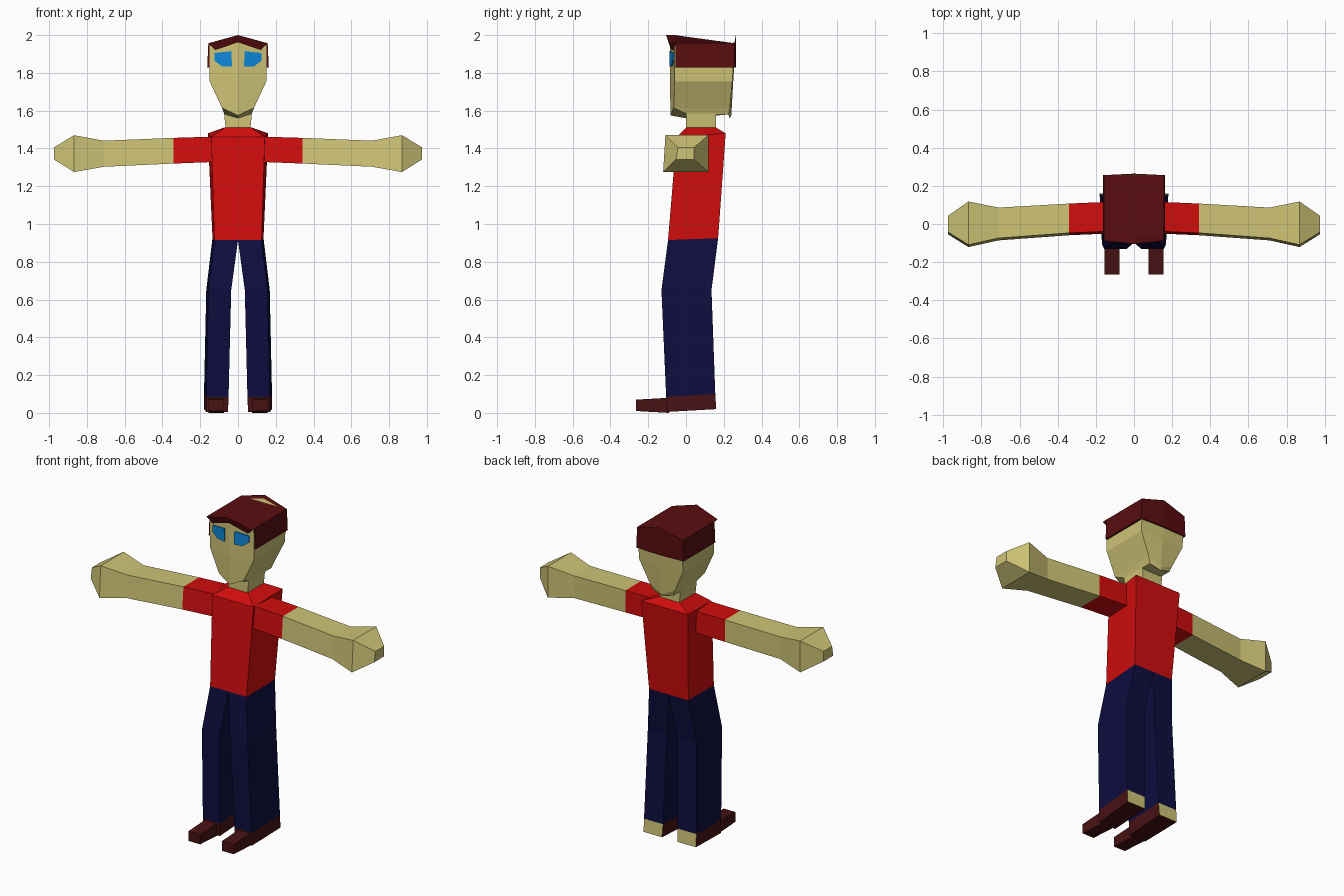
import bpy, bmesh

if "Cube" in bpy.data.objects:
    bpy.data.objects.remove(bpy.data.objects["Cube"])


def material(name, rgb):
    m = bpy.data.materials.new(name)
    m.diffuse_color = (*rgb, 1)
    m.use_nodes = True
    m.node_tree.nodes["Principled BSDF"].inputs["Base Color"].default_value = m.diffuse_color
    return m


SKIN = material("skin", (0.62, 0.55, 0.18))
RED = material("shirt red", (0.64, 0.004, 0.004))
NAVY = material("trouser navy", (0.004, 0.004, 0.05))
HAIR = material("hair maroon", (0.10, 0.004, 0.005))
SHOE = material("shoe brown", (0.065, 0.006, 0.007))
EYE = material("eye blue", (0.004, 0.25, 0.70))


def loft(name, rings, mats, side=1, rule=None):
    """Skin closed rings together and cap the ends; side=-1 mirrors across x."""
    bm = bmesh.new()
    vs = [[bm.verts.new((x * side, y, z)) for x, y, z in r] for r in rings]
    n = len(vs[0])
    for a, b in zip(vs, vs[1:]):
        for i in range(n):
            j = (i + 1) % n
            bm.faces.new((a[i], a[j], b[j], b[i]))
    bm.faces.new(vs[0])
    bm.faces.new(vs[-1])
    bmesh.ops.recalc_face_normals(bm, faces=bm.faces)
    if rule:
        for f in bm.faces:
            f.material_index = rule(f)
    me = bpy.data.meshes.new(name)
    bm.to_mesh(me)
    bm.free()
    for m in mats:
        me.materials.append(m)
    ob = bpy.data.objects.new(name, me)
    bpy.context.collection.objects.link(ob)
    return ob


def quad(x0f, x1f, x0b, x1b, yf, yb, zf, zb):
    """Four-sided horizontal ring, front edge then back edge."""
    return [(x0f, yf, zf), (x1f, yf, zf), (x1b, yb, zb), (x0b, yb, zb)]


def ridged(hw, yf, ymid, yb, ybmid, z, zmid):
    """Six-sided ring with a centre point at front and back."""
    return [(-hw, yf, z), (0, ymid, zmid), (hw, yf, z),
            (hw, yb, z), (0, ybmid, zmid), (-hw, yb, z)]


# Torso and neck
loft("torso", [
    quad(-.125, .125, -.135, .135, -.095, .17, .915, .925),
    quad(-.142, .142, -.16, .16, -.05, .21, 1.46, 1.48),
    quad(-.07, .07, -.075, .075, .0, .16, 1.51, 1.51)], [RED])
loft("neck", [quad(-.065, .065, -.065, .065, .0, .16, 1.50, 1.50),
              quad(-.075, .075, -.075, .075, .0, .16, 1.60, 1.60)], [SKIN])

# Head with a faint centre ridge and a tapered jaw
loft("head", [
    ridged(.072, .01, .0, .225, .23, 1.58, 1.56),
    ridged(.085, -.065, -.082, .232, .24, 1.615, 1.575),
    ridged(.15, -.06, -.085, .245, .25, 1.755, 1.755),
    ridged(.152, -.06, -.085, .25, .255, 1.83, 1.83),
    ridged(.15, -.06, -.085, .25, .255, 1.945, 1.98)], [SKIN])

# Hair cap and the brow fringe
loft("hair", [ridged(.163, -.055, -.06, .256, .264, 1.828, 1.828),
              ridged(.157, -.055, -.06, .256, .264, 1.957, 2.0)], [HAIR])


def fringe(y, ymid, hw, drop):
    return [(-hw, y, 1.957), (0, ymid, 2.0), (hw, y, 1.957),
            (hw - .035, y + .012, 1.957 - drop), (0, ymid + .012, 1.998 - drop),
            (-hw + .035, y + .012, 1.957 - drop)]


loft("fringe", [fringe(-.088, -.105, .156, .036),
                fringe(-.05, -.05, .157, .036)], [HAIR])

for s, tag in ((1, "right"), (-1, "left")):
    # Eye plate lying on the sloped face
    outline = [(.125, 1.905), (.035, 1.915), (.032, 1.835), (.085, 1.835), (.125, 1.865)]
    loft("eye_" + tag, [[(x, -.085 + .164 * x - d, z) for x, z in outline]
                        for d in (-.001, .007)], [EYE], s)

    # Arm: sleeve, forearm, and blocky hand along x
    def arm(x, yf, yb, z0, z1):
        return [(x, yf - .006, z0), (x, yb, z0), (x, yb, z1), (x, yf + .006, z1)]
    sleeve_end = arm(.342, -.053, .107, 1.32, 1.456)
    loft("sleeve_" + tag, [arm(.11, -.043, .117, 1.329, 1.463), sleeve_end], [RED], s)
    loft("arm_" + tag, [
        sleeve_end,
        arm(.71, -.08, .086, 1.303, 1.441),
        arm(.868, -.115, .118, 1.275, 1.47),
        arm(.975, -.048, .043, 1.342, 1.405)], [SKIN], s)

    # Leg, bent slightly forward at the knee
    ankle = quad(.05, .168, .05, .18, -.105, .155, .085, .10)
    loft("leg_" + tag, [
        quad(.0, .125, .0, .135, -.095, .17, .915, .925),
        quad(.036, .157, .036, .168, -.13, .135, .65, .65),
        ankle], [NAVY], s)

    # Foot: brown shoe with a bare heel, and a narrow toe block
    loft("shoe_" + tag, [
        ankle, quad(.053, .168, .053, .18, -.103, .16, .005, .02)],
        [SHOE, SKIN], s, lambda f: int(f.normal.y > .7))
    loft("toe_" + tag, [
        quad(.075, .155, .075, .155, -.265, -.09, .01, .0),
        quad(.075, .155, .075, .155, -.265, -.09, .07, .08)], [SHOE], s)
